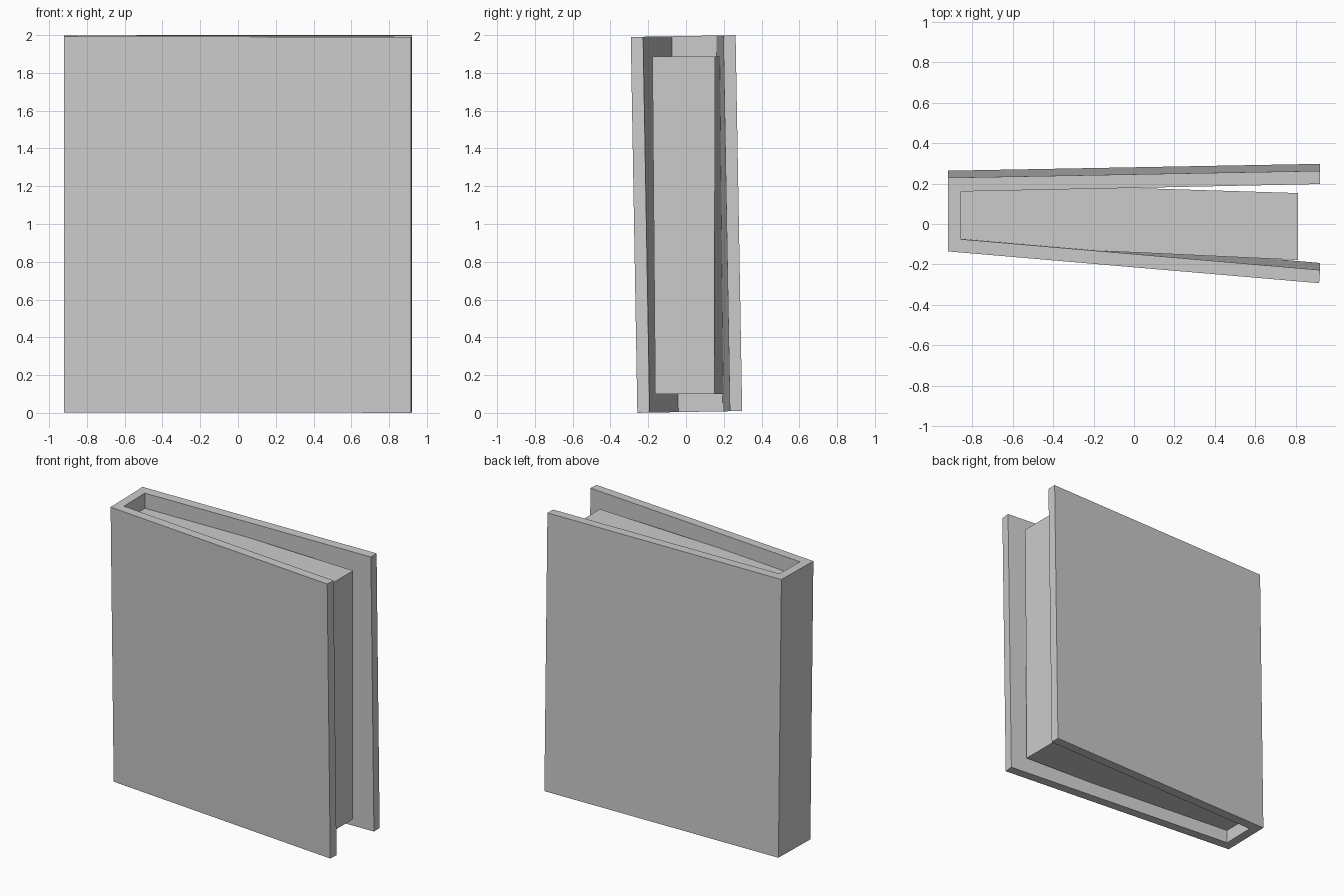
import bpy
import bmesh
from math import radians

cube = bpy.data.objects.get("Cube")
if cube:
    bpy.data.objects.remove(cube, do_unlink=True)

# One plain grey for the whole book
grey = bpy.data.materials.new("plain grey")
grey.use_nodes = True
colour = (0.6, 0.6, 0.6, 1)
grey.diffuse_color = colour
grey.node_tree.nodes["Principled BSDF"].inputs["Base Color"].default_value = colour


def prism(name, bottom, top, z0, z1):
    """Solid between two matching outlines, given counter-clockwise."""
    bm = bmesh.new()
    low = [bm.verts.new((x, y, z0)) for x, y in bottom]
    high = [bm.verts.new((x, y, z1)) for x, y in top]
    bm.faces.new(list(reversed(low)))
    bm.faces.new(high)
    n = len(low)
    for i in range(n):
        j = (i + 1) % n
        bm.faces.new((low[i], low[j], high[j], high[i]))
    bmesh.ops.recalc_face_normals(bm, faces=bm.faces[:])
    mesh = bpy.data.meshes.new(name)
    bm.to_mesh(mesh)
    bm.free()
    mesh.materials.append(grey)
    obj = bpy.data.objects.new(name, mesh)
    bpy.context.collection.objects.link(obj)
    return obj


# Cover: two boards opening away from the spine, leaning slightly forward
outline = [(-0.92, -0.118), (0.915, -0.275), (0.92, -0.21), (-0.855, -0.058),
           (-0.855, 0.178), (0.92, 0.215), (0.92, 0.28), (-0.92, 0.246)]
cover = prism("cover", outline, outline, -0.995, 0.995)
cover.rotation_euler.x = radians(1)
cover.location.z = 1.0

# Page block: slightly turned, its inner end set into the spine
pages_low = [(-0.88, -0.085), (0.81, -0.163), (0.81, 0.151), (-0.88, 0.204)]
pages_high = [(-0.88, -0.1), (0.81, -0.178), (0.81, 0.153), (-0.88, 0.205)]
prism("page_block", pages_low, pages_high, 0.1, 1.888)
